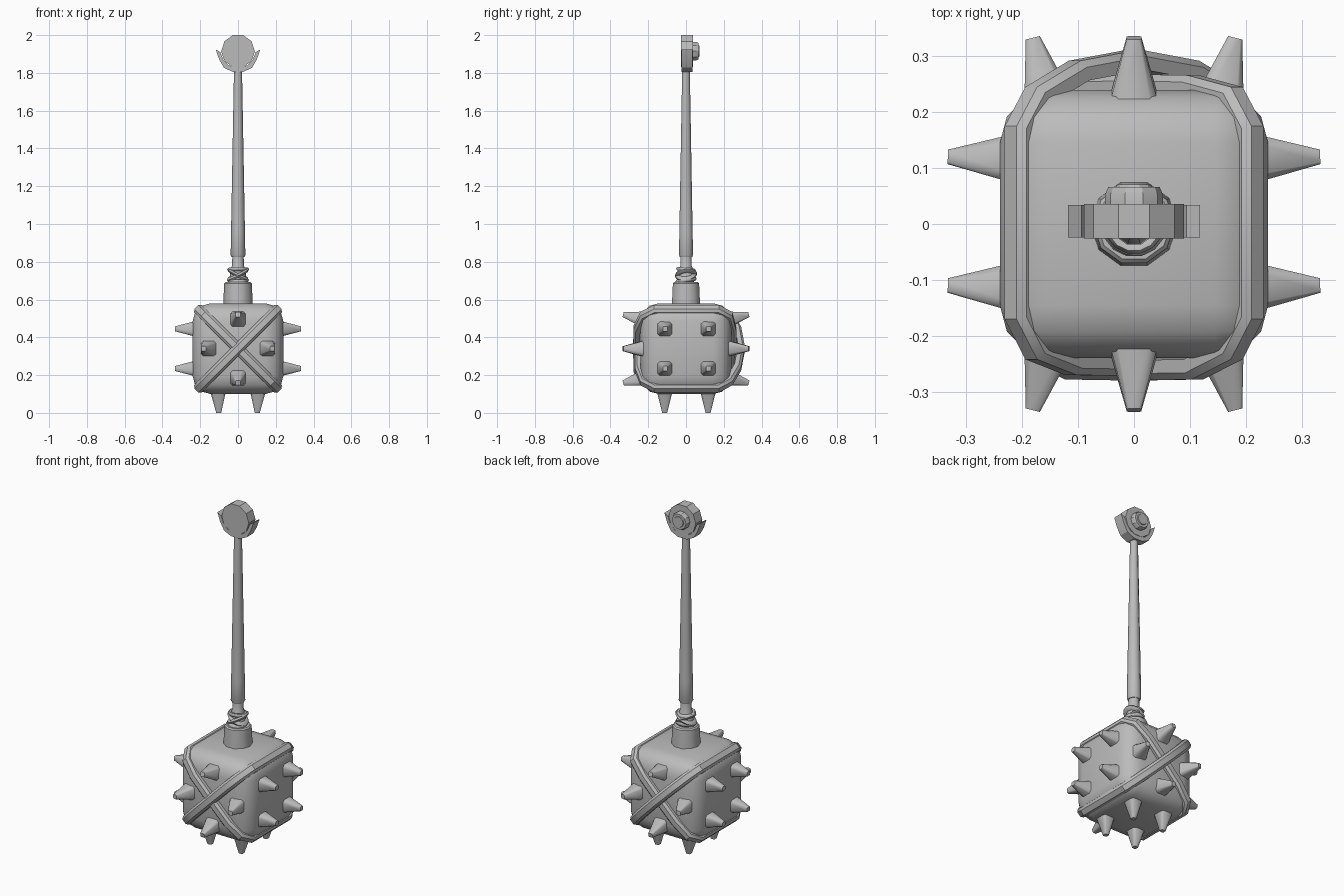
import bpy, bmesh, math
from mathutils import Vector

if "Cube" in bpy.data.objects:
    bpy.data.objects.remove(bpy.data.objects["Cube"])

metal = bpy.data.materials.new("grey metal")
metal.diffuse_color = (0.5, 0.5, 0.5, 1)
metal.use_nodes = True
metal.node_tree.nodes["Principled BSDF"].inputs["Base Color"].default_value = metal.diffuse_color
CZ = 0.34  # height of the head centre


def finish(name, bm, smooth=40):
    bmesh.ops.recalc_face_normals(bm, faces=bm.faces[:])
    me = bpy.data.meshes.new(name)
    bm.to_mesh(me)
    bm.free()
    me.materials.append(metal)
    ob = bpy.data.objects.new(name, me)
    bpy.context.collection.objects.link(ob)
    bpy.ops.object.select_all(action='DESELECT')
    bpy.context.view_layer.objects.active = ob
    ob.select_set(True)
    bpy.ops.object.shade_smooth_by_angle(angle=math.radians(smooth))
    return ob


def loft(name, rings, closed=False, smooth=40):
    """Skin a list of equal rings; cap the ends or join them in a loop."""
    bm = bmesh.new()
    vs = [[bm.verts.new(p) for p in r] for r in rings]
    n, m = len(rings), len(rings[0])
    for i in range(n if closed else n - 1):
        a, b = vs[i], vs[(i + 1) % n]
        for j in range(m):
            k = (j + 1) % m
            bm.faces.new((a[j], a[k], b[k], b[j]))
    if not closed:
        bm.faces.new(vs[0])
        bm.faces.new(vs[-1])
    return finish(name, bm, smooth)


def turned(name, profile, sides, axis='Z', centre=(0, 0, 0), smooth=40):
    """Stack of polygon rings from (radius, position) pairs."""
    rings = []
    for r, t in profile:
        ring = []
        for i in range(sides):
            a = math.tau * (i + 0.5) / sides + math.pi / 2
            c, s = r * math.cos(a), r * math.sin(a)
            p = (c, s, t) if axis == 'Z' else (c, t, s)
            ring.append(Vector(p) + Vector(centre))
        rings.append(ring)
    return loft(name, rings, smooth=smooth)


# Head: rounded block
bm = bmesh.new()
bmesh.ops.create_cube(bm, size=0.48)
bmesh.ops.translate(bm, verts=bm.verts[:], vec=(0, 0, CZ))
bmesh.ops.bevel(bm, geom=bm.edges[:], offset=0.095, segments=3, profile=0.5, affect='EDGES')
finish("head_block", bm, 50)


# Spikes: tapered squares with clipped corners
def spike(name, base, tip, r0=0.048, r1=0.013):
    base, tip = Vector(base), Vector(tip)
    d = (tip - base).normalized()
    ref = Vector((0, 0, 1)) if abs(d.z) < 0.8 else Vector((0, 1, 0))
    u = ref.cross(d).normalized()
    v = d.cross(u)
    shape = [(1, -.7), (1, .7), (.7, 1), (-.7, 1), (-1, .7), (-1, -.7), (-.7, -1), (.7, -1)]
    loft(name, [[c + (u * a + v * b) * r for a, b in shape]
                for c, r in ((base, r0), (tip, r1))], smooth=50)


for s in (-1, 1):
    for y in (-0.113, 0.117):
        for z in (0.235, 0.445):
            spike("side_spike", (s * 0.2, y, z), (s * 0.333, y + 0.003, z))
        spike("bottom_spike", (s * 0.106, y, 0.14), (s * 0.102, y, 0))
    for dx, dz in ((0, 1), (0, -1), (1, 0), (-1, 0)):
        spike("front_spike" if s < 0 else "back_spike",
              (dx * 0.15, s * 0.205, CZ + dz * 0.15),
              (dx * 0.181, s * 0.333, CZ + dz * 0.181))


# Two straps looped diagonally round the head, in planes tilted 45 degrees
def strap(name, side, front, back, back_shoulder):
    half = [(0, -front), (0.16, -front + 0.002), (0.26, -0.242), (0.312, -0.17),
            (0.312, 0.175), (0.26, 0.245), (0.15, back_shoulder), (0, back)]
    path = [Vector(p) for p in half] + [Vector((-x, y)) for x, y in half[-2:0:-1]]
    section = [(-.028, -.036), (-.028, -.012), (-.015, 0),
               (.015, 0), (.028, -.012), (.028, -.036)]
    q = math.sqrt(0.5)
    along, across = Vector((side * q, 0, q)), Vector((-side * q, 0, q))
    rings = []
    for i, p in enumerate(path):
        t0 = (p - path[i - 1]).normalized()
        t1 = (path[(i + 1) % len(path)] - p).normalized()
        t = (t0 + t1).normalized()
        out = Vector((t.y, -t.x)) / max(t.dot(t0), 0.5)
        ring = []
        for w, h in section:
            c = p + out * h
            ring.append(along * c.x + Vector((0, c.y, CZ)) + across * w)
        rings.append(ring)
    loft(name, rings, closed=True, smooth=35)


strap("strap_right", 1, 0.28, 0.268, 0.266)
strap("strap_left", -1, 0.272, 0.312, 0.292)

# Neck socket, core and handle
turned("neck_socket", [(0.079, 0.56), (0.073, 0.685), (0.066, 0.692)], 10)
turned("neck_core", [(0.045, 0.68), (0.04, 0.76), (0.031, 0.78), (0.03, 0.84)], 10)
turned("handle", [(0.034, 0.825), (0.039, 0.835), (0.037, 0.95), (0.021, 1.83)], 10)


# Cord wound round the neck
def ring_cord(name, z, radius, thick, tilt_x, tilt_y):
    rings = []
    for i in range(14):
        a = math.tau * i / 14
        ring = []
        for j in range(6):
            b = math.tau * j / 6
            r = radius + thick * math.cos(b)
            x, y = r * math.cos(a), r * math.sin(a)
            ring.append((x, y, z + thick * math.sin(b) + x * tilt_y + y * tilt_x))
        rings.append(ring)
    loft(name, rings, closed=True, smooth=60)


ring_cord("cord_cross_a", 0.732, 0.047, 0.012, 0.1, 0.5)
ring_cord("cord_cross_b", 0.732, 0.045, 0.012, 0.1, -0.5)
ring_cord("cord_top", 0.758, 0.043, 0.011, -0.1, 0)
ring_cord("cord_bottom", 0.703, 0.046, 0.012, 0.15, 0)

# Pommel: disc, stepped back knob and a cradle below
PC = (0, 0, 1.915)
turned("pommel_disc", [(0.089, -0.026), (0.089, 0.036)], 10, 'Y', PC, 30)
turned("pommel_knob", [(0.052, 0.03), (0.052, 0.052), (0.046, 0.066), (0.032, 0.066),
                       (0.03, 0.071)], 10, 'Y', PC, 30)
outline = [(0.03, 1.806), (0.075, 1.828), (0.1, 1.872), (0.118, 1.924), (0.094, 1.91),
           (0.078, 1.87), (0.05, 1.84), (0.02, 1.832)]
outline += [(-x, z) for x, z in reversed(outline)]
loft("pommel_cradle", [[(x, y, z) for x, z in outline] for y in (-0.024, 0.034)], smooth=20)
